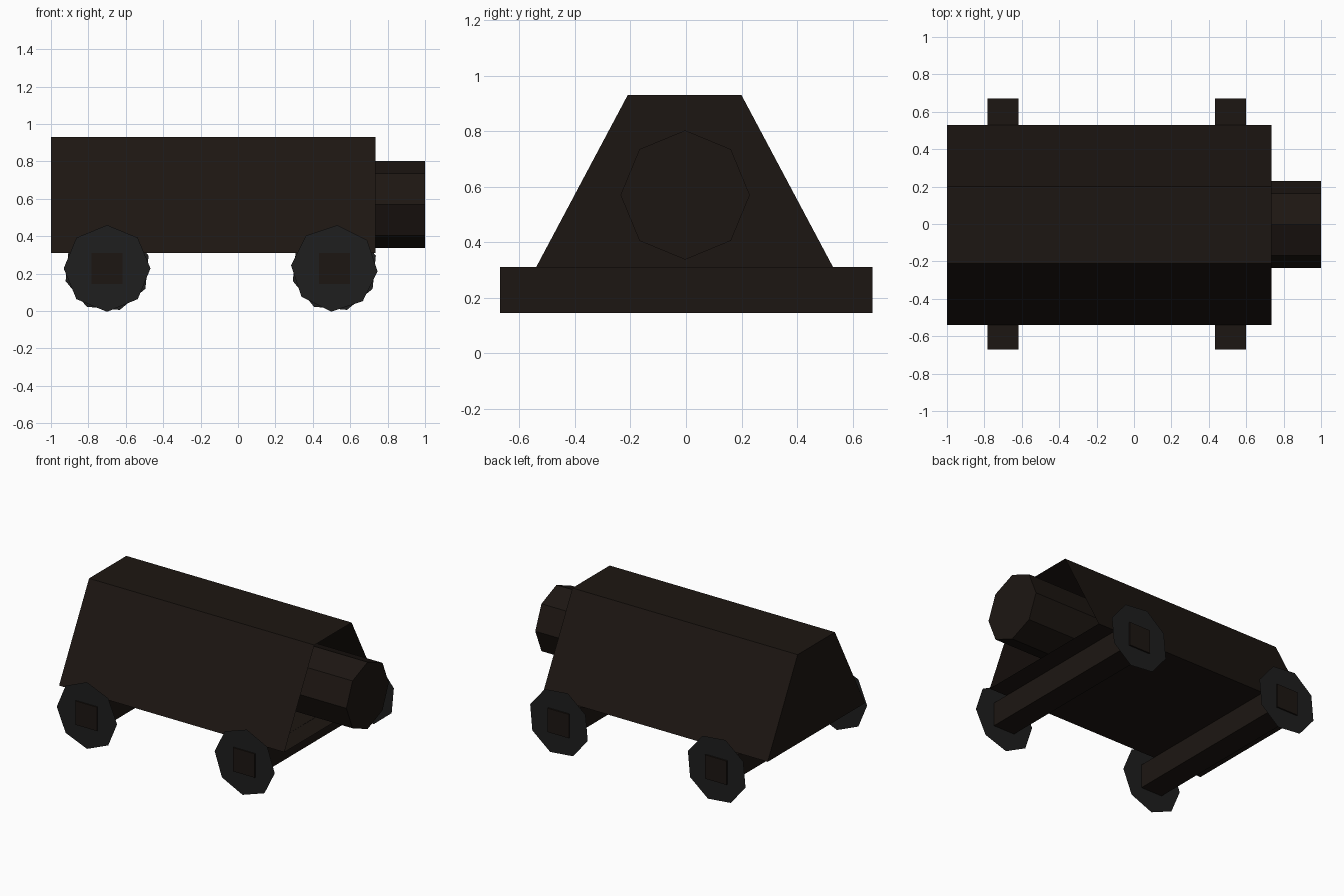
import bpy, bmesh, math
from mathutils import Vector

if "Cube" in bpy.data.objects:
    bpy.data.objects.remove(bpy.data.objects["Cube"])


def material(name, rgb):
    m = bpy.data.materials.new(name)
    m.diffuse_color = (*rgb, 1)
    m.use_nodes = True
    m.node_tree.nodes["Principled BSDF"].inputs["Base Color"].default_value = m.diffuse_color
    return m


BROWN = material("dark_brown", (0.012, 0.008, 0.006))
GREY = material("dark_grey", (0.013, 0.013, 0.013))


def extruded(name, profile, direction, mat, cap_start=True, cap_end=True):
    """Sweep a closed profile along a vector, with optional end caps."""
    bm = bmesh.new()
    a = [bm.verts.new(p) for p in profile]
    b = [bm.verts.new(Vector(p) + Vector(direction)) for p in profile]
    n = len(a)
    for i in range(n):
        j = (i + 1) % n
        bm.faces.new((a[i], a[j], b[j], b[i]))
    if cap_start:
        bm.faces.new(a[::-1])
    if cap_end:
        bm.faces.new(b)
    bmesh.ops.recalc_face_normals(bm, faces=bm.faces)
    return finish(name, bm, mat)


def finish(name, bm, mat):
    mesh = bpy.data.meshes.new(name)
    bm.to_mesh(mesh)
    bm.free()
    mesh.materials.append(mat)
    obj = bpy.data.objects.new(name, mesh)
    bpy.context.collection.objects.link(obj)
    return obj


def octagon(r, turn=0):
    return [(r * math.cos(math.radians(turn + 45 * i)),
             r * math.sin(math.radians(turn + 45 * i))) for i in range(8)]


# Body: tapered shell, closed at the rear and open at the nose
body = [(-1, y, z) for y, z in
        ((-0.54, 0.31), (0.53, 0.31), (0.20, 0.93), (-0.21, 0.93))]
extruded("body", body, (1.735, 0, 0), BROWN, cap_end=False)

# Barrel: eight-sided, running out of the open nose
barrel = [(0.35, y - 0.003, z + 0.57) for y, z in octagon(0.233)]
extruded("barrel", barrel, (0.65, 0, 0), BROWN)

# Axles with a paper-thin eight-sided wheel near each end
for label, x, front_turn in (("rear", -0.70, 0), ("nose", 0.515, -4)):
    square = [(x + dx, -0.67, 0.228 + dz) for dx, dz in
              ((-0.083, -0.083), (0.083, -0.083), (0.083, 0.083), (-0.083, 0.083))]
    extruded(label + "_axle", square, (0, 1.342, 0), BROWN)
    for side, y, turn in (("front", -0.662, front_turn), ("back", 0.662, 17)):
        ring = [(x + dx, y, 0.228 + dz) for dx, dz in octagon(0.232, turn)]
        if y > 0:
            ring.reverse()
        bm = bmesh.new()
        bm.faces.new([bm.verts.new(p) for p in ring])
        finish(f"{label}_{side}_wheel", bm, GREY)
